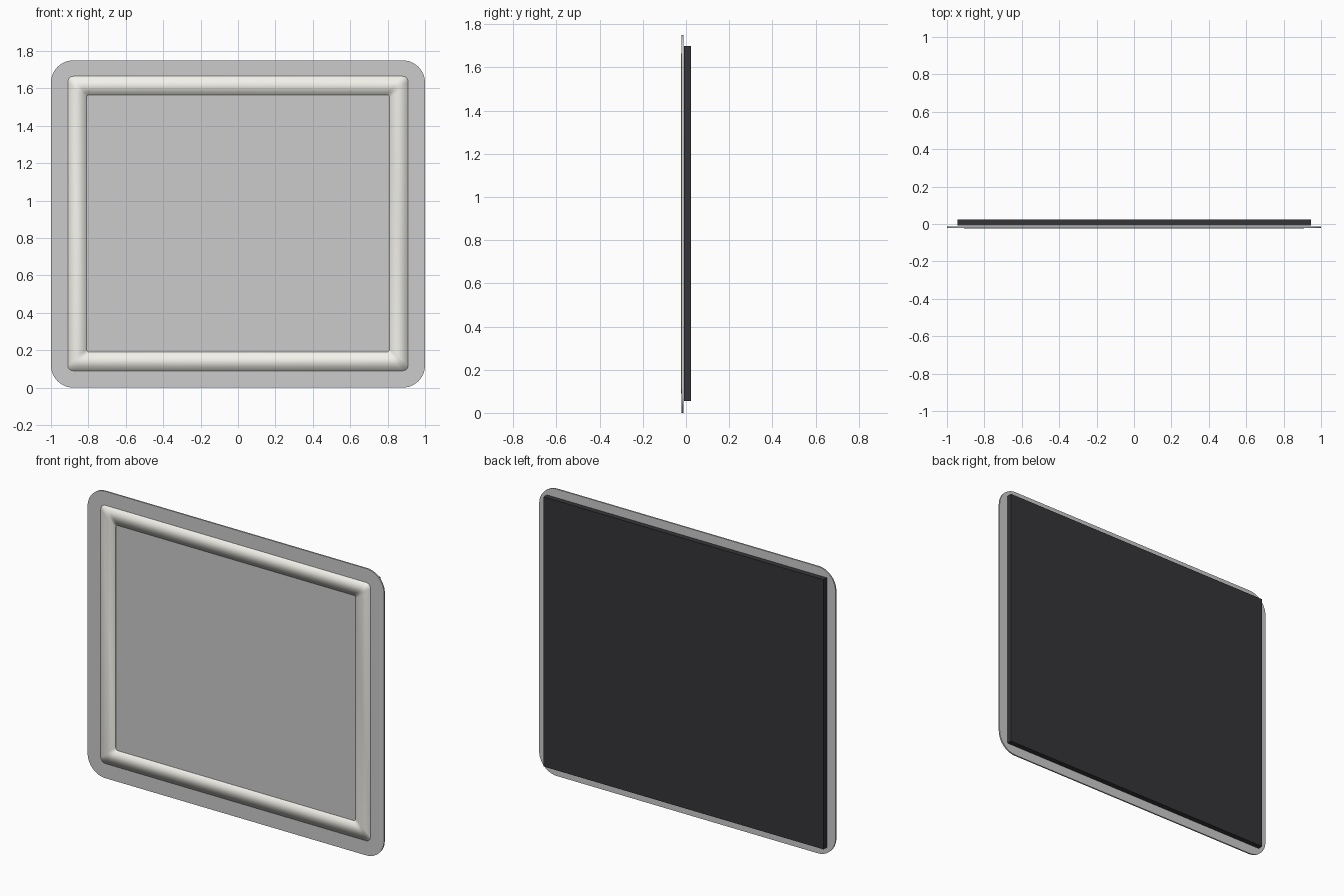
import bpy, bmesh, math

if "Cube" in bpy.data.objects:
    bpy.data.objects.remove(bpy.data.objects["Cube"])

ZC = 0.875  # height of the panel centre


def outline(hx, z0, z1, r, seg):
    """Rounded rectangle as (x, z) points; same count for any size."""
    pts = []
    corners = [(hx - r, z1 - r, 0), (-hx + r, z1 - r, 90),
               (-hx + r, z0 + r, 180), (hx - r, z0 + r, 270)]
    for cx, cz, start in corners:
        for i in range(seg + 1):
            a = math.radians(start + 90 * i / seg)
            pts.append((cx + r * math.cos(a), cz + r * math.sin(a)))
    return pts


def build(name, rings, seg, closed, colour=None):
    """Skin rings (half width, z0, z1, radius, y); loop round or cap the ends."""
    bm = bmesh.new()
    loops = [[bm.verts.new((x, y, z)) for x, z in outline(hx, z0, z1, r, seg)]
             for hx, z0, z1, r, y in rings]
    n = len(loops[0])
    pairs = list(zip(loops, loops[1:]))
    if closed:
        pairs.append((loops[-1], loops[0]))
    else:
        bm.faces.new(loops[0])
        bm.faces.new(loops[-1])
    for a, b in pairs:
        for i in range(n):
            j = (i + 1) % n
            bm.faces.new((a[i], a[j], b[j], b[i]))
    bmesh.ops.recalc_face_normals(bm, faces=bm.faces)
    me = bpy.data.meshes.new(name)
    bm.to_mesh(me)
    bm.free()
    ob = bpy.data.objects.new(name, me)
    bpy.context.collection.objects.link(ob)
    if colour:
        mat = bpy.data.materials.new(name + "_paint")
        mat.diffuse_color = (*colour, 1)
        mat.use_nodes = True
        mat.node_tree.nodes["Principled BSDF"].inputs["Base Color"].default_value = mat.diffuse_color
        me.materials.append(mat)
    return ob


# Thin mirror plate with rounded corners
plate = build("mirror_plate", [(1.0, 0, 1.75, 0.12, -0.0215),
                               (1.0, 0, 1.75, 0.12, -0.0125)], 12, False)
bpy.context.view_layer.objects.active = plate
plate.select_set(True)
bpy.ops.object.shade_smooth_by_angle(angle=math.radians(30))

# Light strip frame, softly shaded across its width
outer = (0.91, 0.09, 1.665)
inner = (0.81, 0.19, 1.565)
strip = build("light_strip", [(*outer, 0.03, -0.019), (*outer, 0.03, -0.0235),
                              (*inner, 0.015, -0.0235), (*inner, 0.015, -0.019)],
              5, True, (0.9, 0.89, 0.83))
strip.data.shade_smooth()

# Dark backing box
bpy.ops.mesh.primitive_cube_add(size=1, location=(0, 0.0075, ZC + 0.002))
box = bpy.context.object
box.name = "backing_box"
box.scale = (1.89, 0.032, 1.645)
bpy.ops.object.transform_apply(location=False, rotation=False, scale=True)
mat = bpy.data.materials.new("backing_paint")
mat.diffuse_color = (0.035, 0.036, 0.04, 1)
mat.use_nodes = True
mat.node_tree.nodes["Principled BSDF"].inputs["Base Color"].default_value = mat.diffuse_color
box.data.materials.append(mat)
